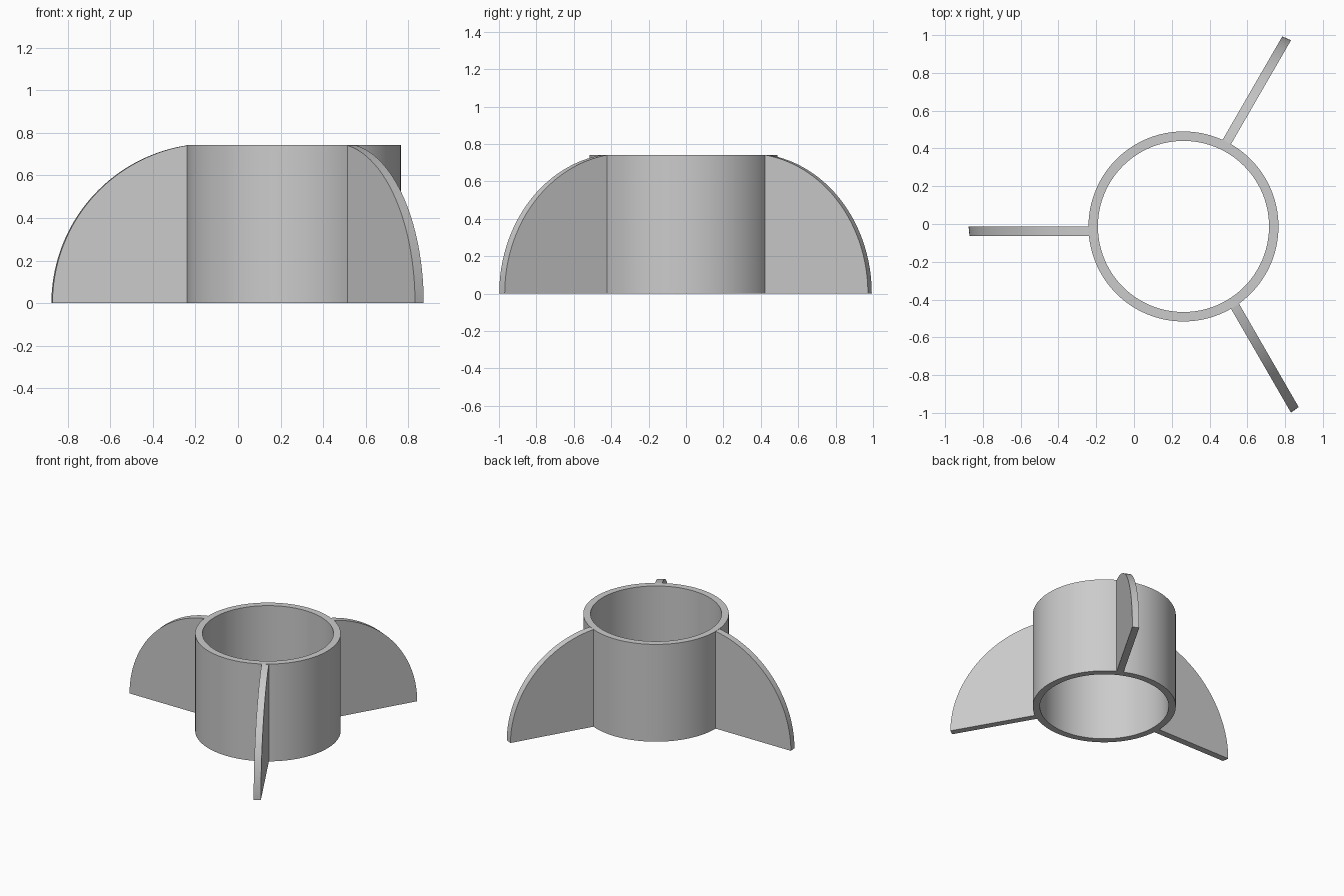
import bpy, bmesh, math
from mathutils import Matrix

cube = bpy.data.objects.get("Cube")
if cube:
    bpy.data.objects.remove(cube, do_unlink=True)

CENTRE = Matrix.Translation((0.262, -0.013, 0))
HEIGHT, OUTER, INNER = 0.742, 0.503, 0.453
THICK, ARC_R, ARC_X = 0.05, 0.75, 0.388

grey = bpy.data.materials.new("plain grey")
grey.use_nodes = True
colour = (0.6, 0.6, 0.6, 1)
grey.diffuse_color = colour
grey.node_tree.nodes["Principled BSDF"].inputs["Base Color"].default_value = colour


def finish(name, bm):
    """Turn a bmesh into a shaded object."""
    bmesh.ops.recalc_face_normals(bm, faces=bm.faces)
    mesh = bpy.data.meshes.new(name)
    bm.to_mesh(mesh)
    bm.free()
    mesh.materials.append(grey)
    obj = bpy.data.objects.new(name, mesh)
    bpy.context.collection.objects.link(obj)
    bpy.ops.object.select_all(action='DESELECT')
    obj.select_set(True)
    bpy.context.view_layer.objects.active = obj
    bpy.ops.object.shade_smooth_by_angle(angle=math.radians(30))
    return obj


# Open tube: a rectangular wall section swept around the axis
bm = bmesh.new()
section = [(INNER, 0), (OUTER, 0), (OUTER, HEIGHT), (INNER, HEIGHT)]
wall = bm.faces.new([bm.verts.new((r, 0, z)) for r, z in section])
bmesh.ops.spin(bm, geom=list(wall.edges), axis=(0, 0, 1), cent=(0, 0, 0),
               angle=math.tau, steps=128, use_merge=True)
bm.faces.remove(wall)
bmesh.ops.remove_doubles(bm, verts=bm.verts, dist=1e-5)
finish("tube", bm).matrix_world = CENTRE


# Fin: arc-edged plate with one face on the radial plane
def fin(name, degrees):
    bm = bmesh.new()
    root = OUTER - 0.012
    end = math.acos((root - ARC_X) / ARC_R)
    steps = 40
    profile = [(root, 0)]
    for i in range(steps + 1):
        a = end * i / steps
        profile.append((ARC_X + ARC_R * math.cos(a),
                        min(HEIGHT, ARC_R * math.sin(a))))
    near = [bm.verts.new((x, 0, z)) for x, z in profile]
    # the far face is set in slightly, so the rim is a little oblique
    far = [bm.verts.new((x - 0.005 * (x > root + 1e-4), THICK, z)) for x, z in profile]
    bm.faces.new(near)
    bm.faces.new(far)
    for i in range(len(near)):
        j = (i + 1) % len(near)
        bm.faces.new((near[i], near[j], far[j], far[i]))
    obj = finish(name, bm)
    obj.matrix_world = CENTRE @ Matrix.Rotation(math.radians(degrees), 4, 'Z')


for name, degrees in (("right_fin", 180), ("back_left_fin", 60), ("front_left_fin", -60)):
    fin(name, degrees)
